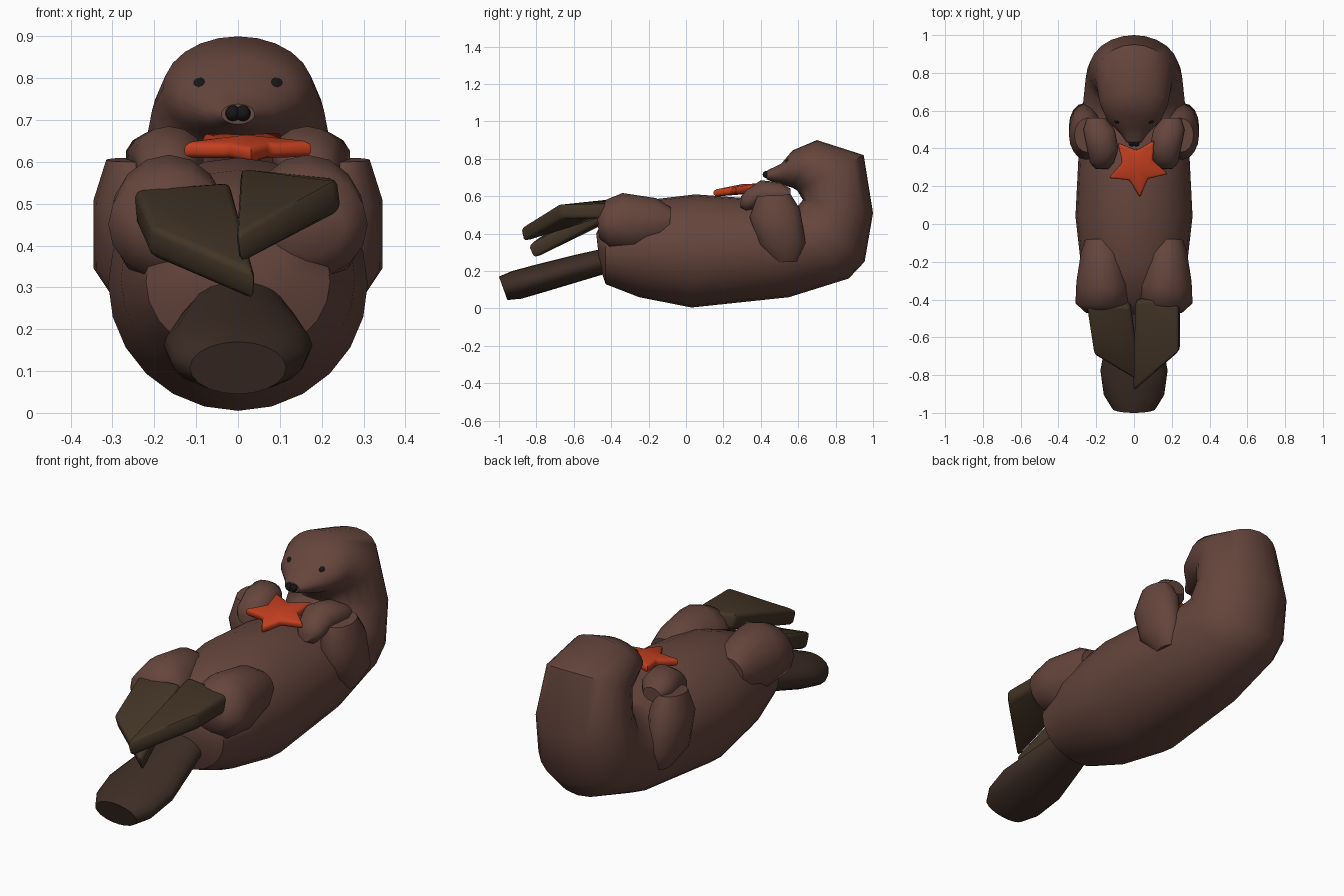
import bpy, bmesh
from math import sin, cos, pi, radians
from mathutils import Vector

if "Cube" in bpy.data.objects:
    bpy.data.objects.remove(bpy.data.objects["Cube"])


def material(name, rgb):
    m = bpy.data.materials.new(name)
    m.diffuse_color = (*rgb, 1)
    m.use_nodes = True
    m.node_tree.nodes["Principled BSDF"].inputs["Base Color"].default_value = m.diffuse_color
    return m


FUR = material("fur", (0.13, 0.06, 0.046))
WEB = material("webbing", (0.055, 0.034, 0.019))
TAIL = material("tail_fur", (0.048, 0.027, 0.019))
RED = material("red", (0.55, 0.05, 0.014))
BLACK = material("black", (0.008, 0.008, 0.008))


def finish(name, bm, mat, angle=50):
    bmesh.ops.recalc_face_normals(bm, faces=bm.faces)
    me = bpy.data.meshes.new(name)
    bm.to_mesh(me)
    bm.free()
    ob = bpy.data.objects.new(name, me)
    bpy.context.collection.objects.link(ob)
    me.materials.append(mat)
    bpy.ops.object.select_all(action='DESELECT')
    ob.select_set(True)
    bpy.context.view_layer.objects.active = ob
    bpy.ops.object.shade_smooth_by_angle(angle=radians(angle))
    return ob


def loft(name, rings, mat, n=20, side=1):
    """Rings: (y, z) of one edge, (y, z) of the other edge, half width, centre x."""
    bm = bmesh.new()
    loops = []
    for y1, z1, y2, z2, w, cx in rings:
        a, b = Vector((0, y1, z1)), Vector((0, y2, z2))
        c, h = (a + b) / 2, (a - b) / 2
        loops.append([bm.verts.new(c + h * cos(2 * pi * i / n) +
                      Vector((side * (cx + w * sin(2 * pi * i / n)), 0, 0)))
                      for i in range(n)])
    for p, q in zip(loops, loops[1:]):
        for i in range(n):
            j = (i + 1) % n
            bm.faces.new((p[i], p[j], q[j], q[i]))
    bm.faces.new(loops[0])
    bm.faces.new(loops[-1])
    return finish(name, bm, mat)


def ellipsoid(name, loc, radii, mat, u=16, v=10):
    bm = bmesh.new()
    bmesh.ops.create_uvsphere(bm, u_segments=u, v_segments=v, radius=1)
    bmesh.ops.scale(bm, vec=radii, verts=bm.verts)
    bmesh.ops.translate(bm, vec=loc, verts=bm.verts)
    return finish(name, bm, mat)


# torso curling up into neck, head and muzzle
loft("body", [
    (-0.48, 0.40, -0.46, 0.22, 0.12, 0),
    (-0.43, 0.50, -0.43, 0.13, 0.22, 0),
    (-0.20, 0.58, -0.25, 0.06, 0.28, 0),
    (0.05, 0.61, 0.03, 0.005, 0.31, 0),
    (0.32, 0.59, 0.55, 0.06, 0.29, 0),
    (0.50, 0.55, 0.87, 0.16, 0.265, 0),
    (0.60, 0.55, 0.955, 0.25, 0.255, 0),
    (0.625, 0.58, 1.0, 0.51, 0.24, 0),
    (0.595, 0.63, 0.95, 0.82, 0.205, 0),
    (0.57, 0.645, 0.70, 0.90, 0.18, 0),
    (0.52, 0.66, 0.57, 0.845, 0.14, 0),
    (0.47, 0.675, 0.51, 0.775, 0.08, 0),
    (0.43, 0.69, 0.435, 0.738, 0.04, 0)], FUR, 24)

# flat paddle tail
loft("tail", [
    (-0.35, 0.34, -0.35, 0.21, 0.09, 0),
    (-0.60, 0.285, -0.55, 0.15, 0.14, 0),
    (-0.80, 0.235, -0.75, 0.09, 0.178, 0),
    (-0.93, 0.20, -0.88, 0.052, 0.16, 0),
    (-1.0, 0.17, -0.955, 0.045, 0.115, 0)], TAIL)

# limbs, eyes
for side, tag in ((1, "right"), (-1, "left")):
    loft(tag + "_arm", [
        (0.47, 0.245, 0.60, 0.25, 0.045, 0.235),
        (0.39, 0.34, 0.64, 0.35, 0.08, 0.265),
        (0.34, 0.49, 0.61, 0.53, 0.09, 0.255),
        (0.38, 0.60, 0.56, 0.61, 0.065, 0.25)], FUR, 16, side)
    loft(tag + "_paw", [
        (0.56, 0.64, 0.56, 0.57, 0.05, 0.20),
        (0.50, 0.675, 0.50, 0.55, 0.085, 0.185),
        (0.40, 0.685, 0.40, 0.54, 0.085, 0.165),
        (0.33, 0.64, 0.32, 0.52, 0.065, 0.17),
        (0.295, 0.60, 0.29, 0.54, 0.035, 0.17)], FUR, 14, side)
    loft(tag + "_thigh", [
        (-0.08, 0.54, -0.09, 0.40, 0.08, 0.18),
        (-0.16, 0.59, -0.13, 0.33, 0.11, 0.17),
        (-0.34, 0.617, -0.27, 0.30, 0.14, 0.165),
        (-0.43, 0.58, -0.41, 0.32, 0.145, 0.165),
        (-0.475, 0.50, -0.465, 0.38, 0.09, 0.165)], FUR, 16, side)
    eye = ellipsoid(tag + "_eye", (0, 0, 0), (0.023, 0.016, 0.026), BLACK)
    eye.location = (side * 0.094, 0.55, 0.776)
    eye.rotation_euler = (0, side * -0.5, side * 0.7)

# nose with two lobes
for side, tag in ((1, "right"), (-1, "left")):
    ellipsoid(tag + "_nose", (side * 0.012, 0.43, 0.716), (0.018, 0.02, 0.019), BLACK)


def flipper(name, corners, thick):
    """Thin bevelled paddle between four corner points."""
    pts = [Vector(c) for c in corners]
    nrm = (pts[2] - pts[0]).cross(pts[3] - pts[1]).normalized() * thick
    bm = bmesh.new()
    a = [bm.verts.new(p + nrm) for p in pts]
    b = [bm.verts.new(p - nrm) for p in pts]
    bm.faces.new(a)
    bm.faces.new(b)
    for i in range(4):
        j = (i + 1) % 4
        bm.faces.new((a[i], a[j], b[j], b[i]))
    bmesh.ops.recalc_face_normals(bm, faces=bm.faces)
    bmesh.ops.bevel(bm, geom=bm.edges[:], offset=0.018, segments=2,
                    affect='EDGES', profile=0.5)
    finish(name, bm, WEB)


# webbed hind feet, crossed one over the other
flipper("right_foot", [(0.01, -0.40, 0.55), (0.24, -0.39, 0.52),
                       (0.24, -0.67, 0.525), (0.0, -0.88, 0.39),
                       ], 0.04)
flipper("left_foot", [(-0.25, -0.42, 0.50), (-0.02, -0.42, 0.52),
                      (0.04, -0.83, 0.30), (-0.21, -0.68, 0.41)], 0.04)

# starfish held on the chest
bm = bmesh.new()
top, bot = [], []
for i in range(10):
    r = 0.165 if i % 2 == 0 else 0.085
    for s, lst in ((1, top), (-1, bot)):
        ang = radians(-86 + 36 * i)
        lst.append(bm.verts.new((r * cos(ang), r * sin(ang), s * 0.018)))
ct, cb = bm.verts.new((0, 0, 0.03)), bm.verts.new((0, 0, -0.025))
for i in range(10):
    j = (i + 1) % 10
    bm.faces.new((top[i], top[j], ct))
    bm.faces.new((bot[j], bot[i], cb))
    bm.faces.new((top[i], bot[i], bot[j], top[j]))
bmesh.ops.recalc_face_normals(bm, faces=bm.faces)
rim = [e for e in bm.edges if ct not in e.verts and cb not in e.verts]
bmesh.ops.bevel(bm, geom=rim, offset=0.012, segments=2, affect='EDGES', profile=0.5)
star = finish("starfish", bm, RED)
star.location = (0.02, 0.305, 0.635)
star.rotation_euler = (radians(7), 0, 0)
